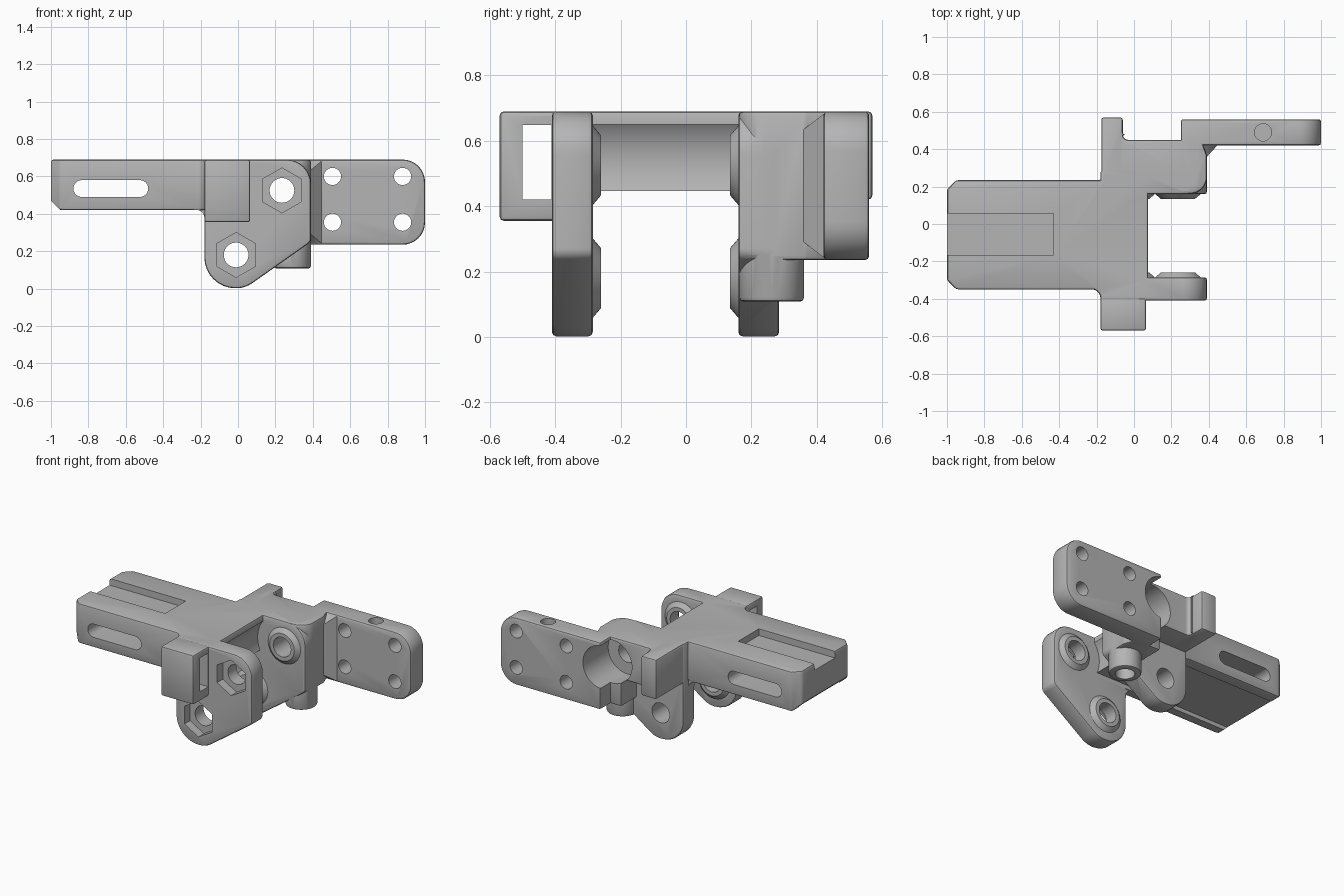
import bpy, bmesh, math
from mathutils import Vector

if "Cube" in bpy.data.objects:
    bpy.data.objects.remove(bpy.data.objects["Cube"])

grey = bpy.data.materials.new("grey plastic")
grey.diffuse_color = (0.46, 0.46, 0.46, 1)
grey.use_nodes = True
grey.node_tree.nodes["Principled BSDF"].inputs["Base Color"].default_value = grey.diffuse_color


def rounded(pts, steps=8):
    """Outline from (a, b[, radius]) corners with filleted corners."""
    out = []
    n = len(pts)
    for i, p in enumerate(pts):
        c = Vector(p[:2])
        if len(p) < 3:
            out.append(c)
            continue
        u = (Vector(pts[i - 1][:2]) - c).normalized()
        v = (Vector(pts[(i + 1) % n][:2]) - c).normalized()
        half = u.angle(v) / 2
        mid = c + (u + v).normalized() * p[2] / math.sin(half)
        t = p[2] / math.tan(half)
        a, b = c + u * t - mid, c + v * t - mid
        turn = math.atan2(a.x * b.y - a.y * b.x, a.dot(b))
        for k in range(steps + 1):
            s, co = math.sin(turn * k / steps), math.cos(turn * k / steps)
            out.append(mid + Vector((a.x * co - a.y * s, a.x * s + a.y * co)))
    return out


def ring(a, b, r, n=40, turn=0.0):
    return [(a + r * math.cos(turn + math.tau * i / n),
             b + r * math.sin(turn + math.tau * i / n)) for i in range(n)]


def prism(name, axis, pts, lo, hi, bevel=0.0, top=None):
    """Extrude an outline along an axis; top optionally gives another end outline."""
    place = {"x": lambda a, b, h: (h, a, b),
             "y": lambda a, b, h: (a, h, b),
             "z": lambda a, b, h: (a, b, h)}[axis]
    pts = rounded(pts)
    end = rounded(top) if top else pts
    bm = bmesh.new()
    v0 = [bm.verts.new(place(p[0], p[1], lo)) for p in pts]
    v1 = [bm.verts.new(place(p[0], p[1], hi)) for p in end]
    n = len(pts)
    bm.faces.new(v0)
    bm.faces.new(v1)
    for i in range(n):
        bm.faces.new((v0[i], v0[(i + 1) % n], v1[(i + 1) % n], v1[i]))
    bmesh.ops.recalc_face_normals(bm, faces=bm.faces)
    me = bpy.data.meshes.new(name)
    bm.to_mesh(me)
    bm.free()
    me.materials.append(grey)
    ob = bpy.data.objects.new(name, me)
    bpy.context.collection.objects.link(ob)
    if bevel:
        m = ob.modifiers.new("edge", "BEVEL")
        m.width, m.segments, m.angle_limit = bevel, 2, math.radians(35)
        m.use_clamp_overlap = False
        apply(ob, m)
    return ob


def apply(ob, mod):
    bpy.context.view_layer.objects.active = ob
    bpy.ops.object.modifier_apply(modifier=mod.name)


def combine(base, other, op):
    m = base.modifiers.new(op, "BOOLEAN")
    m.operation, m.object, m.solver = op, other, "MANIFOLD"
    apply(base, m)
    bpy.data.objects.remove(other)


def box(a0, b0, a1, b1):
    return [(a0, b0), (a1, b0), (a1, b1), (a0, b1)]


PIVOTS = [(0.235, 0.525), (-0.01, 0.18)]
B = 0.013

# sliding arm and cross deck
bracket = prism("bracket", "z", [
    (-1, -0.30), (-0.95, -0.35), (-0.18, -0.35, 0.045), (-0.18, -0.40), (0.075, -0.40),
    (0.075, 0.27), (-0.175, 0.27), (-0.175, 0.235), (-0.95, 0.235), (-1, 0.185)], 0.42, 0.69, B)
combine(bracket, prism("end_chamfer", "y", [(-1.1, 0.3), (-0.83, 0.3), (-1.1, 0.57)], -1, 1), "DIFFERENCE")
combine(bracket, prism("underside_channel", "x", box(-0.285, 0.3, 0.16, 0.447), -1.1, 0.2), "DIFFERENCE")
combine(bracket, prism("top_groove", "z", box(-1.1, -0.165, -0.43, 0.055), 0.645, 0.8), "DIFFERENCE")
slot = [(-0.88, 0.49, 0.0449), (-0.48, 0.49, 0.0449), (-0.48, 0.58, 0.0449), (-0.88, 0.58, 0.0449)]
combine(bracket, prism("side_slot", "y", slot, -1, 1), "DIFFERENCE")
combine(bracket, prism("hinge_clearance", "y", ring(0.235, 0.53, 0.2, 64), -0.3, 0.17), "DIFFERENCE")

# hinge cheeks
cheek = [(-0.18, 0.69), (-0.18, 0.002, 0.166), (0.038, 0.002, 0.15), (0.39, 0.25, 0.04), (0.39, 0.69, 0.13)]
for name, lo, hi in (("front_cheek", -0.41, -0.285), ("rear_cheek", 0.16, 0.285)):
    combine(bracket, prism(name, "y", cheek, lo, hi, B), "UNION")

# blend under the arm beside both cheeks
for lo, hi in ((-0.345, -0.29), (0.165, 0.23)):
    combine(bracket, prism("arm_blend", "y", [(-0.15, 0.45), (-0.235, 0.45), (-0.235, 0.421),
            (-0.179, 0.421, 0.045), (-0.179, 0.36), (-0.15, 0.36)], lo, hi), "UNION")

# strap loop at the front
loop = prism("strap_loop", "x", box(-0.57, 0.355, -0.39, 0.69), -0.18, 0.065, B)
combine(loop, prism("loop_window", "x", box(-0.50, 0.42, -0.411, 0.648), -1, 1), "DIFFERENCE")
combine(bracket, loop, "UNION")

# rear tab, rear block, screw post and gusset
combine(bracket, prism("rear_tab", "x", box(0.22, 0.42, 0.57, 0.69), -0.175, -0.06, B), "UNION")
combine(bracket, prism("rear_block", "z", [(-0.12, 0.2), (0.34, 0.2), (0.34, 0.45),
        (-0.06, 0.45, 0.03), (-0.06, 0.48), (-0.12, 0.48)], 0.42, 0.69, B), "UNION")
combine(bracket, prism("post_block", "z", [(0.17, 0.162), (0.39, 0.162, 0.09), (0.39, 0.365, 0.03),
        (0.36, 0.45), (0.17, 0.45)], 0.235, 0.69, B), "UNION")
combine(bracket, prism("screw_post", "z", ring(0.291, 0.262, 0.099), 0.108, 0.4, B), "UNION")
combine(bracket, prism("gusset", "y", box(0.3, 0.29, 0.39, 0.635), 0.36, 0.425, 0,
                       box(0.3, 0.24, 0.45, 0.685)), "UNION")

# side mounting plate
combine(bracket, prism("mounting_plate", "y", [(0.25, 0.235), (1, 0.235, 0.12), (1, 0.69, 0.12), (0.25, 0.69)],
                       0.42, 0.56, B), "UNION")

# conical bosses, pivot holes and hex nut pockets
for x, z in PIVOTS:
    for base, tip in ((-0.295, -0.26), (0.17, 0.135)):
        combine(bracket, prism("boss", "y", ring(x, z, 0.133), base, tip, 0, ring(x, z, 0.092)), "UNION")
for x, z in PIVOTS:
    combine(bracket, prism("pivot_hole", "y", ring(x, z, 0.066), -0.7, 0.7), "DIFFERENCE")
    combine(bracket, prism("nut_pocket", "y", ring(x, z, 0.12, 6, math.pi / 6), -0.6 if x < 0 else -0.45, -0.35),
            "DIFFERENCE") if x > 0 else combine(
        bracket, prism("nut_pocket", "y", ring(x, z, 0.12, 6, math.pi / 6), -0.45, -0.35), "DIFFERENCE")
combine(bracket, prism("rear_bore", "y", ring(0.235, 0.525, 0.145, 48), 0.29, 0.7), "DIFFERENCE")

# screw holes in the plate and post
for x in (0.505, 0.88):
    for z in (0.355, 0.60):
        combine(bracket, prism("plate_hole", "y", ring(x, z, 0.046, 28), 0.3, 0.7), "DIFFERENCE")
combine(bracket, prism("plate_top_hole", "z", ring(0.69, 0.49, 0.046, 28), 0.45, 0.8), "DIFFERENCE")
combine(bracket, prism("post_hole", "z", ring(0.291, 0.262, 0.06, 28), 0.0, 0.33), "DIFFERENCE")

bpy.ops.object.select_all(action="DESELECT")
bracket.select_set(True)
bpy.context.view_layer.objects.active = bracket
bpy.ops.object.shade_smooth_by_angle(angle=math.radians(30))
